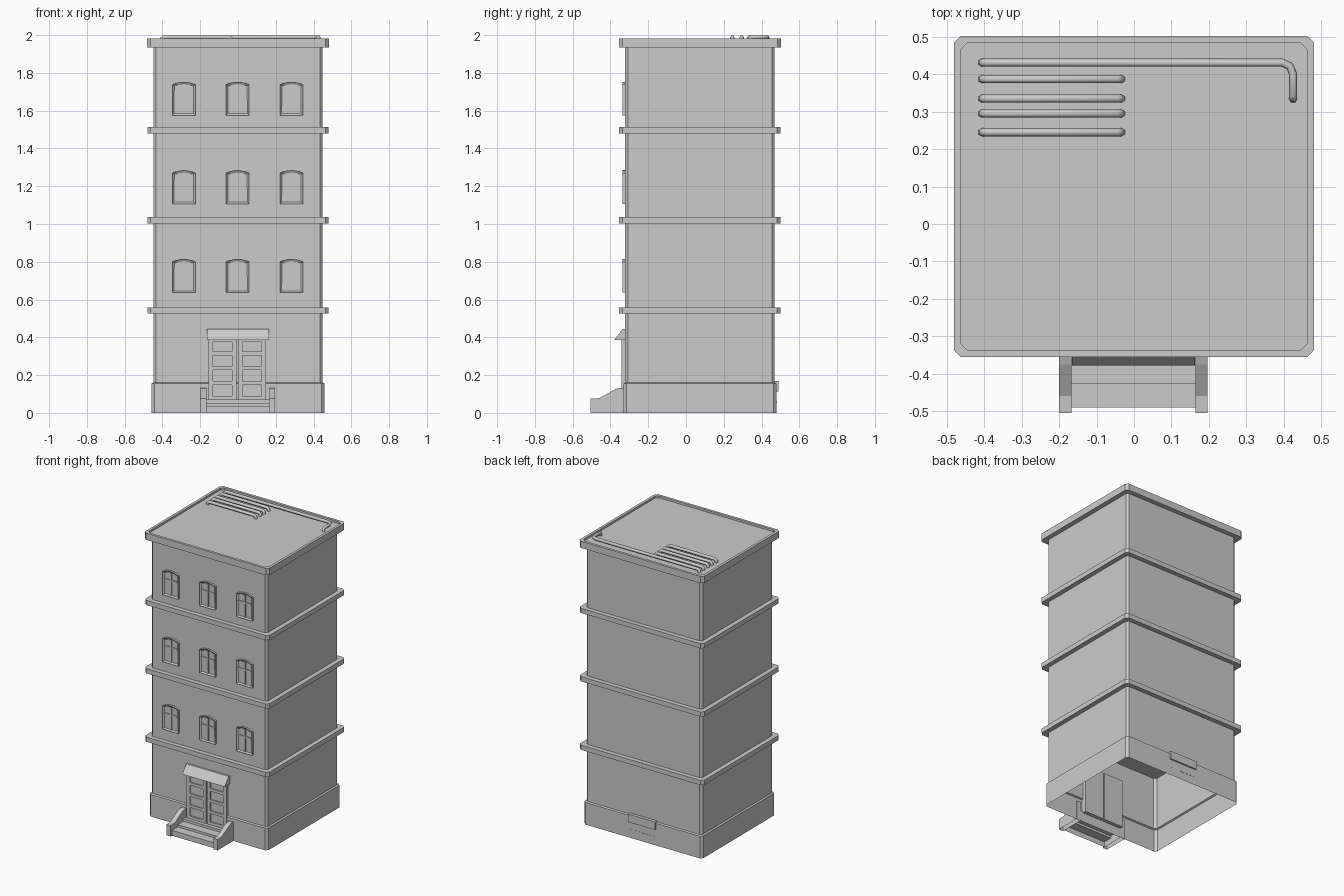
import bpy, bmesh, math
from mathutils import Vector

if "Cube" in bpy.data.objects:
    bpy.data.objects.remove(bpy.data.objects["Cube"])


def finish(bm, name):
    bmesh.ops.recalc_face_normals(bm, faces=bm.faces)
    me = bpy.data.meshes.new(name)
    bm.to_mesh(me)
    bm.free()
    ob = bpy.data.objects.new(name, me)
    bpy.context.collection.objects.link(ob)
    return ob


def plan(grow, c):
    """Chamfered rectangle: wall footprint grown outwards."""
    x, y0, y1 = 0.448 + grow, -0.322 - grow, 0.469 + grow
    return [(-x + c, y0), (x - c, y0), (x, y0 + c), (x, y1 - c),
            (x - c, y1), (-x + c, y1), (-x, y1 - c), (-x, y0 + c)]


def loft(name, levels, bottom=False, top=False):
    """Skin footprint rings given as (z, grow, chamfer)."""
    bm = bmesh.new()
    rings = [[bm.verts.new((x, y, z)) for x, y in plan(g, c)] for z, g, c in levels]
    for a, b in zip(rings, rings[1:]):
        for i in range(8):
            j = (i + 1) % 8
            bm.faces.new((a[i], a[j], b[j], b[i]))
    if bottom:
        bm.faces.new(rings[0][::-1])
    if top:
        bm.faces.new(rings[-1])
    return finish(bm, name)


def add_box(bm, x0, x1, y0, y1, z0, z1):
    r = bmesh.ops.create_cube(bm, size=1)
    for v in r['verts']:
        v.co = Vector(((x0 + x1) / 2 + v.co.x * (x1 - x0),
                       (y0 + y1) / 2 + v.co.y * (y1 - y0),
                       (z0 + z1) / 2 + v.co.z * (z1 - z0)))


def side_prism(name, profile, x0, x1, open_bottom=False):
    """Extrude a (y, z) profile along x."""
    bm = bmesh.new()
    f = bm.faces.new([bm.verts.new((x0, y, z)) for y, z in profile])
    r = bmesh.ops.extrude_face_region(bm, geom=[f])
    for v in r['geom']:
        if isinstance(v, bmesh.types.BMVert):
            v.co.x = x1
    if open_bottom:
        low = [f for f in bm.faces if all(abs(v.co.z) < 1e-5 for v in f.verts)]
        bmesh.ops.delete(bm, geom=low, context='FACES')
    return finish(bm, name)


# Plinth and walls, open underneath
loft("plinth", [(0, 0.010, 0.016), (0.155, 0.010, 0.016), (0.16, 0, 0.015)])
loft("walls", [(0.16, 0, 0.015), (1.94, 0, 0.015)])

# Floor bands; the lowest one also closes the ground floor as a ceiling
for i, z in enumerate((0.525, 1.003, 1.48)):
    loft(f"floor_band_{i + 1}", [(z, 0.032, 0.018), (z + 0.033, 0.032, 0.018)], True, True)

# Roof cornice with recessed deck
loft("roof_cornice", [(1.935, 0.033, 0.018), (1.982, 0.033, 0.018),
                      (1.982, 0.015, 0.018), (1.968, 0.015, 0.018)], True, True)


def window(name, cx, z0):
    w, h, rise = 0.061, 0.163, 0.015
    pts = [(-w, 0), (w, 0)]
    for i in range(7):
        t = 1 - i / 3
        pts.append((w * t, h + rise * (1 - t * t)))
    bm = bmesh.new()
    front = bm.faces.new([bm.verts.new((cx + x, -0.336, z0 + z)) for x, z in pts])
    front.normal_update()
    r = bmesh.ops.extrude_face_region(bm, geom=[front])
    for v in r['geom']:
        if isinstance(v, bmesh.types.BMVert):
            v.co.y = -0.318
    bmesh.ops.recalc_face_normals(bm, faces=bm.faces)
    face = min(bm.faces, key=lambda f: f.calc_center_median().y)
    # Frame border around the recessed glass
    bmesh.ops.inset_individual(bm, faces=[face], thickness=0.013, depth=-0.009)
    # Glazing bars
    add_box(bm, cx - 0.006, cx + 0.006, -0.334, -0.325, z0 + 0.01, z0 + h + 0.003)
    add_box(bm, cx - 0.05, cx + 0.05, -0.333, -0.325, z0 + 0.105, z0 + 0.116)
    finish(bm, name)


for row, z in enumerate((0.637, 1.107, 1.575)):
    for col, x in enumerate((-0.287, -0.002, 0.283)):
        window(f"window_{row + 1}_{col + 1}", x, z)

# Double door with panelled leaves
for name, x0, x1 in (("door_left", -0.157, -0.008), ("door_right", 0.0, 0.149)):
    bm = bmesh.new()
    add_box(bm, x0, x1, -0.333, -0.30, 0.06, 0.395)
    for a in (x0, x1 - 0.024):
        add_box(bm, a, a + 0.024, -0.342, -0.332, 0.07, 0.395)
    for z in (0.07, 0.148, 0.226, 0.304, 0.375):
        add_box(bm, x0 + 0.024, x1 - 0.024, -0.341, -0.332, z, z + 0.02)
    finish(bm, name)

# Sloped canopy above the door
side_prism("door_canopy", [(-0.32, 0.385), (-0.378, 0.385), (-0.376, 0.392),
                           (-0.336, 0.443), (-0.32, 0.443)], -0.165, 0.163)

# Entrance steps and side walls
side_prism("entrance_steps", [(-0.325, 0), (-0.49, 0), (-0.49, 0.037), (-0.427, 0.037),
                              (-0.427, 0.053), (-0.366, 0.053), (-0.366, 0.07),
                              (-0.325, 0.07)], -0.168, 0.165, True)
cheek = [(-0.325, 0), (-0.505, 0), (-0.505, 0.075), (-0.46, 0.078),
         (-0.375, 0.125), (-0.355, 0.132), (-0.325, 0.132)]
side_prism("step_wall_left", cheek, -0.2, -0.167, True)
side_prism("step_wall_right", cheek, 0.164, 0.196, True)

# Rear vent hood and row of small slots
bm = bmesh.new()
add_box(bm, -0.105, 0.105, 0.46, 0.490, 0.112, 0.168)
finish(bm, "rear_vent")
bm = bmesh.new()
for i in range(7):
    x = -0.1 + i * 0.03
    add_box(bm, x, x + 0.018, 0.47, 0.4805, 0.055, 0.061)
finish(bm, "rear_vent_slots")


def pipe(name, points):
    cu = bpy.data.curves.new(name, 'CURVE')
    cu.dimensions = '3D'
    cu.bevel_depth = 0.011
    cu.bevel_resolution = 1
    cu.use_fill_caps = True
    sp = cu.splines.new('POLY')
    sp.points.add(len(points) - 1)
    for p, co in zip(sp.points, points):
        p.co = (*co, 1)
    ob = bpy.data.objects.new(name, cu)
    bpy.context.collection.objects.link(ob)
    bpy.ops.object.select_all(action='DESELECT')
    ob.select_set(True)
    bpy.context.view_layer.objects.active = ob
    bpy.ops.object.convert(target='MESH')


# Roof pipes, with ends turned down into the deck
zt, zb = 1.989, 1.968
for i, y in enumerate((0.387, 0.335, 0.295, 0.245)):
    pipe(f"roof_pipe_{i + 1}", [(-0.406, y, zb), (-0.404, y, 1.981), (-0.394, y, zt),
                                (-0.046, y, zt), (-0.036, y, 1.981), (-0.034, y, zb)])
pipe("roof_pipe_long", [(-0.406, 0.431, zb), (-0.404, 0.431, 1.981), (-0.394, 0.431, zt),
                        (0.395, 0.431, zt), (0.416, 0.422, zt), (0.425, 0.40, zt),
                        (0.425, 0.345, zt), (0.425, 0.336, 1.981), (0.425, 0.334, zb)])
